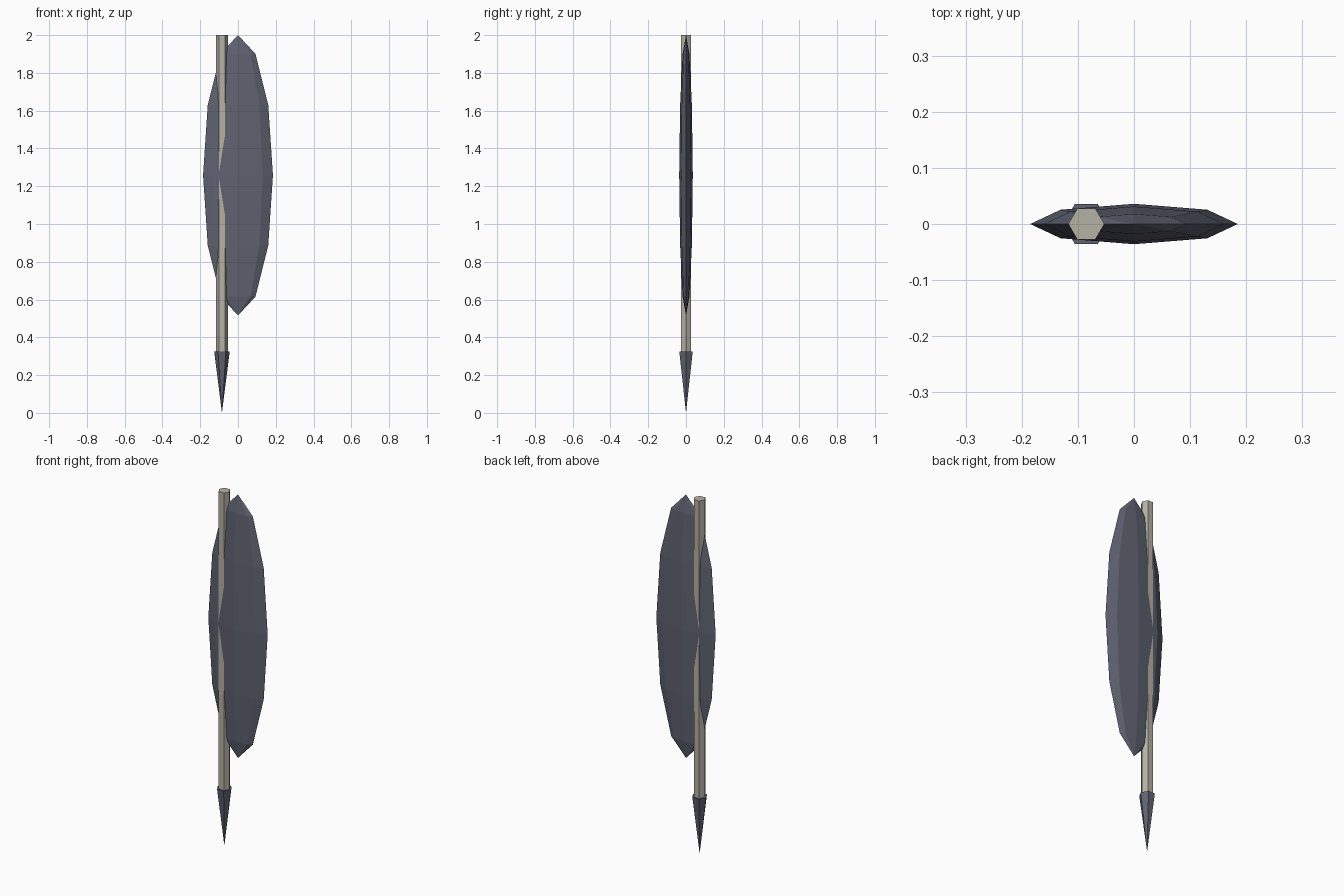
import bpy, math

if "Cube" in bpy.data.objects:
    bpy.data.objects.remove(bpy.data.objects["Cube"])


def material(name, rgb):
    m = bpy.data.materials.new(name)
    m.diffuse_color = (*rgb, 1.0)
    m.use_nodes = True
    m.node_tree.nodes["Principled BSDF"].inputs["Base Color"].default_value = m.diffuse_color
    return m


slate = material("slate_blue", (0.115, 0.122, 0.165))
bone = material("pale_bone", (0.46, 0.44, 0.37))
SHAFT_X = -0.085


def finish(name, mat):
    obj = bpy.context.object
    obj.name = name
    obj.data.materials.append(mat)
    return obj


def hex_rod(name, r_bottom, r_top, z0, z1, mat):
    # six-sided rod or spike with corners pointing along x
    bpy.ops.mesh.primitive_cone_add(
        vertices=6, radius1=r_bottom, radius2=r_top, depth=z1 - z0,
        location=(SHAFT_X, 0, (z0 + z1) / 2), rotation=(0, 0, math.pi / 6))
    return finish(name, mat)


# flattened low-poly feather vane
bpy.ops.mesh.primitive_uv_sphere_add(segments=8, ring_count=6, radius=1,
                                     location=(0, 0, 1.258))
vane = finish("feather_vane", slate)
vane.scale = (0.185, 0.036, 0.742)

# quill shaft and pointed nib
hex_rod("quill_shaft", 0.032, 0.032, 0.32, 2.0, bone)
hex_rod("nib", 0.0, 0.041, 0.0, 0.325, slate)
